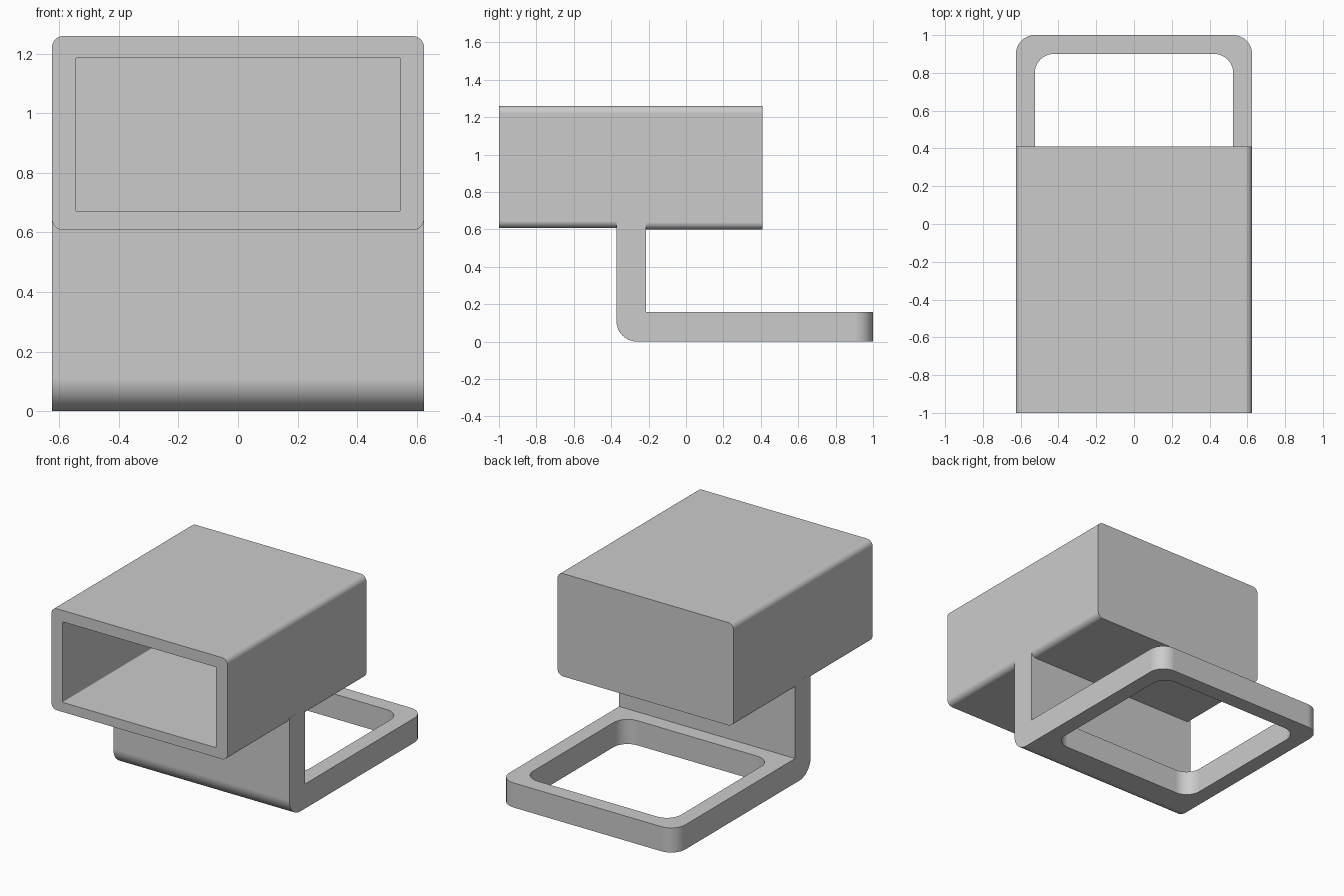
import bpy, bmesh
from math import sin, cos, pi

if "Cube" in bpy.data.objects:
    bpy.data.objects.remove(bpy.data.objects["Cube"])


def rounded_rect(a0, a1, b0, b1, r, n=8):
    """Outline points of a rounded rectangle, counter-clockwise."""
    pts = []
    corners = [(a1 - r, b1 - r), (a0 + r, b1 - r), (a0 + r, b0 + r), (a1 - r, b0 + r)]
    for k, (a, b) in enumerate(corners):
        for i in range(n + 1):
            t = (k + i / n) * pi / 2
            pts.append((a + r * cos(t), b + r * sin(t)))
    return pts


def loft(name, rings, bevel_edge=None, radius=0):
    """Skin a list of equal-length point rings and cap both ends."""
    bm = bmesh.new()
    loops = [[bm.verts.new(p) for p in ring] for ring in rings]
    for a, b in zip(loops, loops[1:]):
        for i in range(len(a)):
            j = (i + 1) % len(a)
            bm.faces.new((a[i], a[j], b[j], b[i]))
    bm.faces.new(loops[0])
    bm.faces.new(loops[-1])
    bmesh.ops.recalc_face_normals(bm, faces=bm.faces[:])
    if bevel_edge:
        edges = [e for e in bm.edges if bevel_edge(e)]
        bmesh.ops.bevel(bm, geom=edges, offset=radius, segments=10,
                        profile=0.5, affect='EDGES')
    mesh = bpy.data.meshes.new(name)
    bm.to_mesh(mesh)
    bm.free()
    obj = bpy.data.objects.new(name, mesh)
    bpy.context.collection.objects.link(obj)
    return obj


def smooth(obj):
    bpy.ops.object.select_all(action='DESELECT')
    obj.select_set(True)
    bpy.context.view_layer.objects.active = obj
    bpy.ops.object.shade_smooth_by_angle(angle=pi / 6)
    obj.modifiers.new("flat_face_normals", 'WEIGHTED_NORMAL').keep_sharp = True


# Sleeve: rounded box, open at the front, closed at the back
def section(y, z0, half=0.625, z1=1.26, r=0.038):
    return [(x, y, z) for x, z in rounded_rect(-half, half, z0, z1, r)]


sleeve = loft("sleeve", [
    section(0.41, 0.60), section(-0.29, 0.60),
    section(-0.30, 0.608), section(-1.0, 0.608),
    section(-1.0, 0.67, 0.545, 1.187, 0.005),
    section(0.33, 0.67, 0.545, 1.187, 0.005)])

# Bracket: L profile across the full width, with a rounded heel
R, Y0, Y1, TOP = 0.11, -0.372, -0.215, 0.642
profile = [(Y0, TOP)]
for i in range(11):
    t = pi + i / 10 * pi / 2
    profile.append((Y0 + R + R * cos(t), R + R * sin(t)))
profile += [(1.0, 0.0), (1.0, 0.158), (Y1, 0.158), (Y1, TOP)]


def is_end_corner(e):
    a, b = e.verts[0].co, e.verts[1].co
    return a.y > 0.999 and b.y > 0.999 and abs(a.x - b.x) < 1e-5


bracket = loft("bracket", [[(x, y, z) for y, z in profile] for x in (-0.625, 0.625)],
               is_end_corner, 0.10)

# Rounded window through the bracket foot
cutter = loft("window_cutter", [
    [(x, y, z) for x, y in rounded_rect(-0.525, 0.525, -0.115, 0.90, 0.10, 10)]
    for z in (-0.1, 0.3)])
cutter.hide_render = True
cut = bracket.modifiers.new("window", 'BOOLEAN')
cut.operation, cut.solver, cut.object = 'DIFFERENCE', 'EXACT', cutter
bpy.context.view_layer.objects.active = bracket
bpy.ops.object.modifier_apply(modifier=cut.name)
bpy.data.objects.remove(cutter)

for part in (sleeve, bracket):
    smooth(part)
